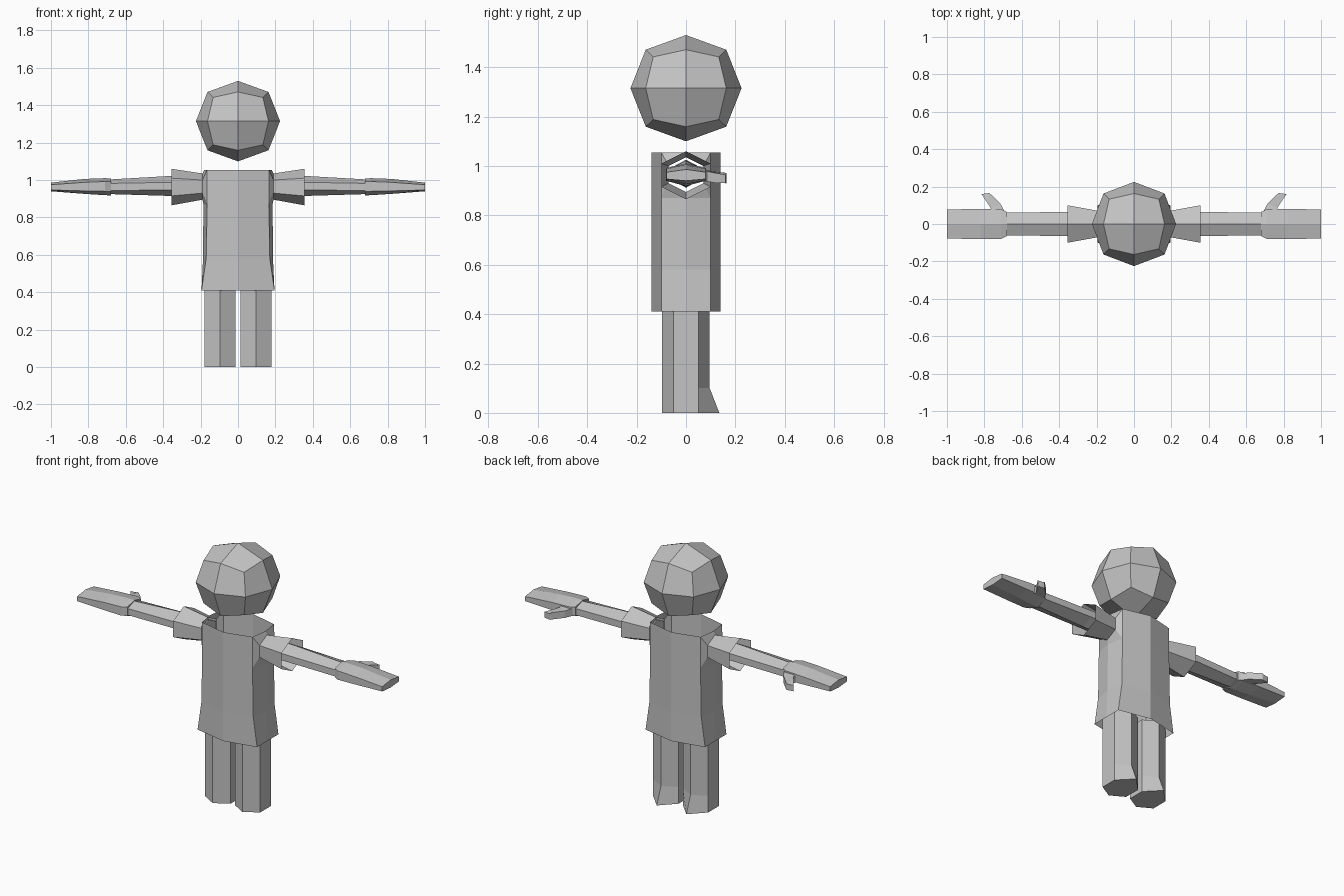
import bpy, bmesh

if "Cube" in bpy.data.objects:
    bpy.data.objects.remove(bpy.data.objects["Cube"])

grey = bpy.data.materials.new("plain grey")
grey.diffuse_color = (0.55, 0.55, 0.55, 1)
grey.use_nodes = True
grey.node_tree.nodes["Principled BSDF"].inputs["Base Color"].default_value = grey.diffuse_color


def finish(name, bm, mirror=False):
    """Turn a bmesh into an object, optionally mirrored across x."""
    me = bpy.data.meshes.new(name)
    bmesh.ops.recalc_face_normals(bm, faces=bm.faces)
    bm.to_mesh(me)
    bm.free()
    me.materials.append(grey)
    ob = bpy.data.objects.new(name, me)
    bpy.context.collection.objects.link(ob)
    if mirror:
        ob.modifiers.new("mirror", 'MIRROR').use_clip = False
    return ob


def loft(bm, rings, caps=True):
    """Skin a list of equal-length point rings."""
    vs = [[bm.verts.new(p) for p in r] for r in rings]
    n = len(rings[0])
    for a, b in zip(vs, vs[1:]):
        for i in range(n):
            j = (i + 1) % n
            bm.faces.new((a[i], a[j], b[j], b[i]))
    if caps:
        bm.faces.new(vs[0])
        bm.faces.new(vs[-1])
    return vs


def arm_hex(x, y, top, upper, lower, bottom):
    """Six-sided section across the arm, with ridges above and below."""
    return [(x, 0, top), (x, y, upper), (x, y, lower),
            (x, 0, bottom), (x, -y, lower), (x, -y, upper)]


# Head: a rounded cube of 24 faces
bm = bmesh.new()
bmesh.ops.create_cube(bm, size=2)
bmesh.ops.subdivide_edges(bm, edges=bm.edges[:], cuts=1, use_grid_fill=True)
for v in bm.verts:
    k = {1: 1.0, 2: 0.725, 3: 0.59}[sum(abs(c) > 0.5 for c in v.co)]
    v.co = (v.co.x * k * 0.225, v.co.y * k * 0.225, 1.315 + v.co.z * k * 0.215)
finish("head", bm)

# Shirt: right half of an open tunic with an open sleeve
bm = bmesh.new()


def torso_row(z, x, bulge):
    return [bm.verts.new(p) for p in
            ((0, -0.14, z), (x, -0.1, z), (bulge, 0, z), (x, 0.1, z), (0, 0.14, z))]


rows = [torso_row(0.41, 0.195, 0.195), torso_row(0.58, 0.17, 0.187),
        torso_row(0.87, 0.165, 0.185), torso_row(1.055, 0.165, 0.18)]
for level, (a, b) in enumerate(zip(rows, rows[1:])):
    for i in range(4):
        if level < 2 or i in (0, 3):        # leave the arm hole open
            bm.faces.new((a[i], a[i + 1], b[i + 1], b[i]))
sleeve = loft(bm, [arm_hex(0.19, 0.07, 1.035, 1.0, 0.93, 0.895),
                   arm_hex(0.355, 0.1, 1.06, 1.01, 0.915, 0.865)], caps=False)
root = sleeve[0]
low, high = rows[2], rows[3]
hole = [high[2], high[3], low[3], low[2], low[1], high[1]]
for i in range(6):
    j = (i + 1) % 6
    bm.faces.new((root[i], root[j], hole[j], hole[i]))
finish("shirt", bm, mirror=True).modifiers["mirror"].use_mirror_merge = True

# Arms with flat mitten hands
bm = bmesh.new()
loft(bm, [arm_hex(0.19, 0.066, 1.025, 0.99, 0.95, 0.912),
          arm_hex(0.36, 0.065, 1.022, 0.988, 0.948, 0.915),
          arm_hex(0.69, 0.06, 1.003, 0.982, 0.943, 0.925)])
finish("arm", bm, mirror=True)

bm = bmesh.new()
loft(bm, [arm_hex(0.68, 0.065, 1.008, 0.992, 0.94, 0.918),
          arm_hex(0.71, 0.08, 1.01, 0.992, 0.94, 0.919),
          arm_hex(0.82, 0.08, 1.006, 0.988, 0.942, 0.926),
          arm_hex(1.0, 0.078, 0.986, 0.975, 0.947, 0.94)])
finish("hand", bm, mirror=True)

# Thumbs: (inner x, inner y, outer x, outer y, bottom z, top z)
bm = bmesh.new()
loft(bm, [[(xa, ya, lo), (xb, yb, lo), (xb, yb, hi), (xa, ya, hi)]
          for xa, ya, xb, yb, lo, hi in (
              (0.685, 0.055, 0.78, 0.07, 0.94, 0.985),
              (0.715, 0.11, 0.765, 0.085, 0.937, 0.978),
              (0.77, 0.163, 0.785, 0.115, 0.932, 0.972),
              (0.775, 0.165, 0.815, 0.16, 0.93, 0.965))])
finish("thumb", bm, mirror=True)

# Legs: six-sided, with the toe edge kicked out at the bottom
bm = bmesh.new()
loft(bm, [[(0.097, -0.098, z), (0.18, -0.05, z), (0.18, 0.05, z),
           (0.097, toe, z), (0.014, 0.05, z), (0.014, -0.05, z)]
          for z, toe in ((0, 0.135), (0.1, 0.096), (0.45, 0.096))])
finish("leg", bm, mirror=True)
